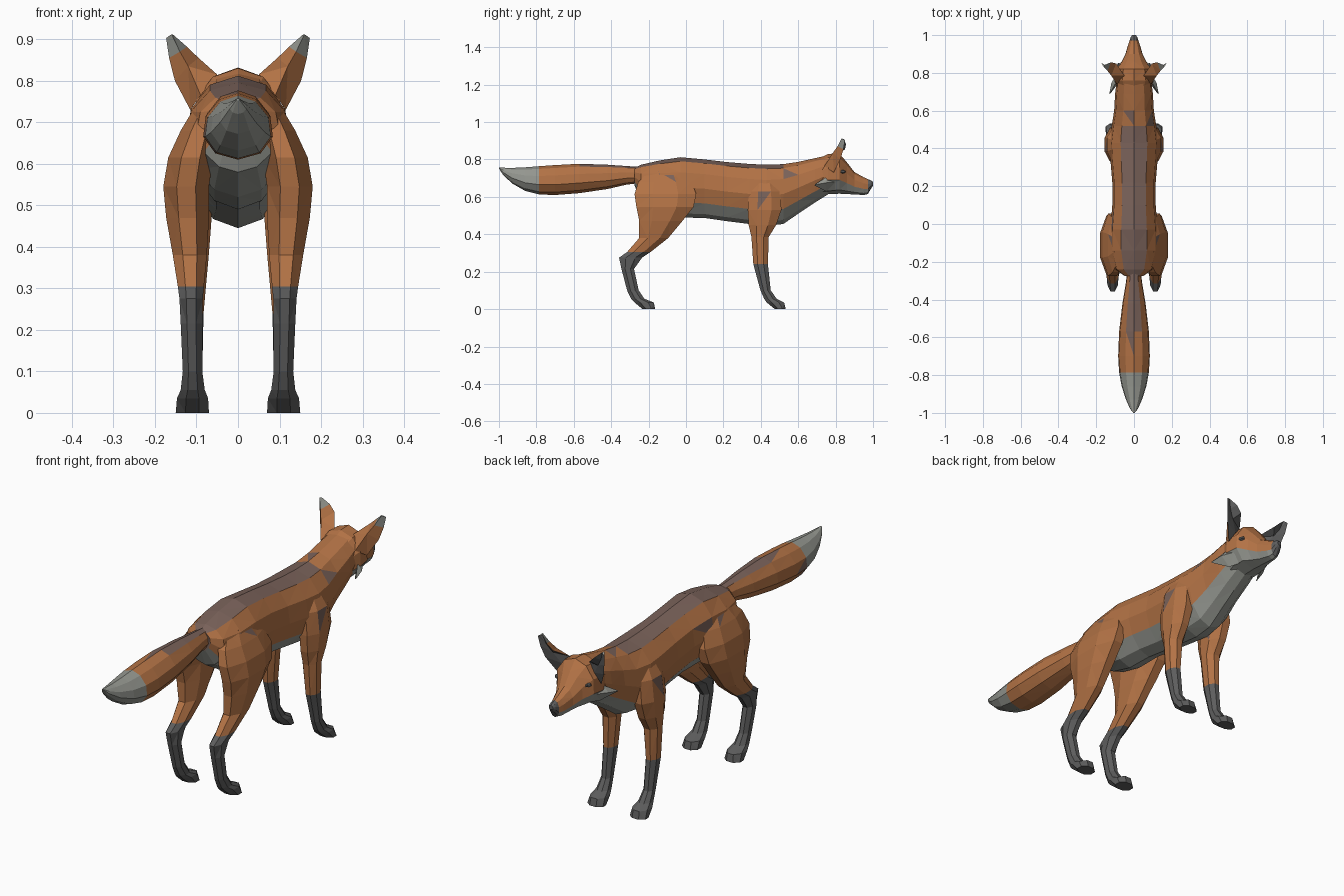
import bpy, bmesh, random
from math import sin, cos, pi
from mathutils import Matrix, Vector

if "Cube" in bpy.data.objects:
    bpy.data.objects.remove(bpy.data.objects["Cube"])

random.seed(4)
ORANGE, BROWN, PALE, DARK = range(4)
MATS = []
for name, col in (("orange_fur", (0.45, 0.17, 0.06)), ("brown_fur", (0.19, 0.12, 0.10)),
                  ("pale_fur", (0.30, 0.31, 0.28)), ("dark_fur", (0.11, 0.11, 0.11))):
    m = bpy.data.materials.new(name)
    m.diffuse_color = (*col, 1)
    m.use_nodes = True
    m.node_tree.nodes["Principled BSDF"].inputs["Base Color"].default_value = m.diffuse_color
    MATS.append(m)


def finish(name, bm, mirror=False):
    bmesh.ops.recalc_face_normals(bm, faces=bm.faces[:])
    me = bpy.data.meshes.new(name)
    bm.to_mesh(me)
    bm.free()
    for m in MATS:
        me.materials.append(m)
    ob = bpy.data.objects.new(name, me)
    bpy.context.collection.objects.link(ob)
    if mirror:
        ob.modifiers.new("mirror", 'MIRROR').use_mirror_merge = False
    return ob


def loft(name, rings, paint, mirror=False, patches=0.0):
    """Skin a list of point rings; paint(centre, segment) picks the colour."""
    bm = bmesh.new()
    vs = [[bm.verts.new(p) for p in r] for r in rings]
    n = len(vs[0])
    for a, b in zip(vs, vs[1:]):
        for j in range(n):
            k = (j + 1) % n
            f = bm.faces.new((a[j], a[k], b[k], b[j]))
            f.material_index = paint(f.calc_center_median(), j)
    for r in (vs[0], vs[-1]):
        f = bm.faces.new(r)
        f.material_index = paint(f.calc_center_median(), 0)
    bmesh.ops.triangulate(bm, faces=bm.faces[:])
    for f in bm.faces:
        if f.material_index == ORANGE and random.random() < patches:
            f.material_index = BROWN
    return finish(name, bm, mirror)


def upright(sections, n, egg):
    """Rings across y from (y, bottom, top, half width); egg widens the top."""
    out = []
    for y, lo, hi, w in sections:
        ring = []
        for j in range(n):
            a = 2 * pi * j / n
            ring.append((w * sin(a) * (1 + egg * cos(a)), y, (lo + hi) / 2 + (hi - lo) / 2 * cos(a)))
        out.append(ring)
    return out


def level(sections, n=8):
    """Rings across z from (z, back, front, inner x, outer x)."""
    k = 1 / cos(pi / n)
    return [[((xi + xo) / 2 + (xo - xi) / 2 * k * cos(2 * pi * (j + .5) / n),
              (b + f) / 2 + (f - b) / 2 * k * sin(2 * pi * (j + .5) / n), z)
             for j in range(n)] for z, b, f, xi, xo in sections]


def height(j, n):
    return cos(2 * pi * (j + .5) / n)


# torso and neck
torso = [(-.275, .66, .755, .05), (-.24, .58, .772, .10), (-.14, .52, .795, .125),
         (-.03, .49, .812, .125), (.10, .487, .80, .115), (.22, .47, .786, .115),
         (.34, .455, .776, .125), (.43, .445, .772, .13), (.52, .455, .775, .118),
         (.60, .51, .787, .105), (.69, .57, .807, .10), (.77, .62, .825, .09)]


def torso_paint(c, j):
    if height(j, 12) < -.6:
        return PALE
    return BROWN if height(j, 12) > .9 and c.y < .56 else ORANGE


loft("torso", upright(torso, 12, .1), torso_paint, patches=.04)

# head and muzzle
head = [(.70, .605, .80, .085), (.76, .615, .83, .108), (.82, .617, .832, .10),
        (.86, .615, .785, .068), (.90, .613, .733, .047), (.95, .61, .705, .032),
        (.972, .615, .695, .024), (.99, .645, .688, .018), (1.0, .66, .68, .01)]


def head_paint(c, j):
    if c.y > .972:
        return DARK
    return PALE if height(j, 10) < -.5 else ORANGE


loft("head", upright(head, 10, -.05), head_paint)

# cheek tufts
loft("cheek_tufts", [[(.07, .80, .71), (.09, .80, .68), (.06, .80, .635)],
                     [(.095, .75, .705), (.12, .745, .675), (.08, .75, .63)],
                     [(.128, .69, .667), (.131, .688, .664), (.127, .688, .661)]],
     lambda c, j: PALE, mirror=True)

# ears: each ring is inner edge, back ridge, outer edge, hollow front
ears = [[(.05, .785, .815), (.09, .74, .765), (.115, .79, .73), (.085, .80, .78)],
        [(.095, .85, .855), (.12, .785, .835), (.152, .825, .80), (.118, .82, .83)],
        [(.123, .856, .882), (.14, .81, .87), (.166, .842, .855), (.142, .833, .868)],
        [(.155, .842, .91), (.16, .832, .912), (.173, .85, .903), (.163, .848, .906)]]
loft("ears", ears, lambda c, j: DARK if j >= 2 else (PALE if c.z > .865 else ORANGE), mirror=True)

# eyes
bm = bmesh.new()
bmesh.ops.create_icosphere(bm, subdivisions=1, radius=1,
                           matrix=Matrix.Translation((.08, .835, .735)) @ Matrix.Diagonal((.012, .02, .011, 1)))
for f in bm.faces:
    f.material_index = DARK
finish("eyes", bm, mirror=True)

# tail
tail = [(-.24, .675, .76, .035), (-.32, .665, .765, .045), (-.42, .642, .772, .062),
        (-.57, .62, .777, .08), (-.70, .61, .77, .085), (-.785, .613, .764, .08),
        (-.86, .632, .758, .066), (-.93, .672, .755, .043), (-.98, .72, .756, .02),
        (-1.0, .752, .758, .004)]


def tail_paint(c, j):
    if c.y < -.785:
        return PALE
    return BROWN if height(j, 10) > .9 and c.y > -.5 else ORANGE


loft("tail", upright(tail, 10, -.12), tail_paint, patches=.04)

# hind legs
hind = [(.735, -.20, -.02, .04, .105), (.68, -.255, .03, .05, .138), (.615, -.275, .055, .06, .168),
        (.545, -.265, .04, .07, .18), (.47, -.25, -.02, .07, .173), (.38, -.25, -.095, .075, .157),
        (.305, -.315, -.19, .082, .145), (.275, -.358, -.235, .085, .141),
        (.215, -.345, -.278, .086, .138), (.10, -.315, -.253, .086, .133),
        (.055, -.293, -.222, .08, .138), (.035, -.275, -.172, .072, .147), (0, -.232, -.165, .07, .15)]
loft("hind_legs", level(hind), lambda c, j: DARK if c.z < .292 else ORANGE, mirror=True, patches=.02)

# front legs
front = [(.71, .37, .47, .04, .10), (.63, .335, .505, .05, .143), (.53, .33, .51, .06, .155),
         (.45, .335, .482, .065, .15), (.385, .35, .442, .07, .143), (.24, .36, .438, .083, .138),
         (.10, .398, .453, .086, .133), (.055, .418, .485, .08, .138),
         (.035, .432, .525, .072, .147), (0, .475, .533, .07, .15)]
loft("front_legs", level(front), lambda c, j: DARK if c.z < .24 else ORANGE, mirror=True, patches=.02)
